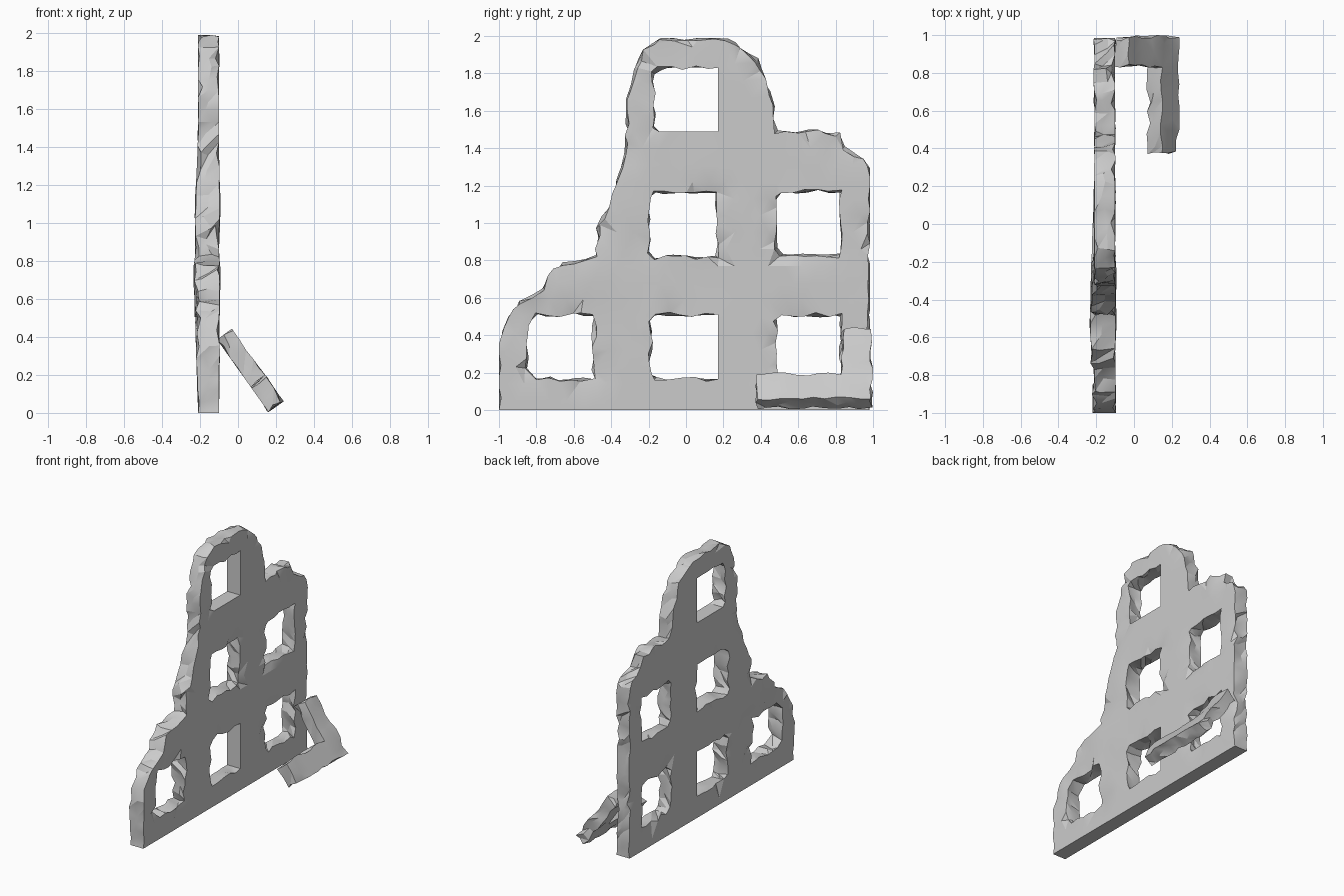
import bpy, bmesh, math, random
from mathutils import Vector, noise
from mathutils.geometry import delaunay_2d_cdt

if "Cube" in bpy.data.objects:
    bpy.data.objects.remove(bpy.data.objects["Cube"])

random.seed(7)


def resample(points, step):
    """Split each side of a closed outline into short chips."""
    out = []
    for i, p in enumerate(points):
        a, b = Vector(p), Vector(points[(i + 1) % len(points)])
        n = max(1, round((b - a).length / step))
        out += [a.lerp(b, k / n) for k in range(n)]
    return out


def inside(p, pts, edges):
    """Even-odd test against the outline and all openings together."""
    hit = False
    for i, j in edges:
        a, b = pts[i], pts[j]
        if (a.y > p.y) != (b.y > p.y) and p.x < a.x + (p.y - a.y) * (b.x - a.x) / (b.y - a.y):
            hit = not hit
    return hit


def slab(name, outline, holes, place, clean, limits, step=0.06, rough=0.013):
    """Broken masonry slab: two triangulated faces joined by a chipped rim."""
    loops = [resample(l, step) for l in [outline] + holes]
    (u0, u1), (v0, v1) = limits
    bm = bmesh.new()
    layers = []
    for w in (0.0, 0.5, 1.0):
        pts, edges, chips = [], [], []
        for loop in loops:
            s = len(pts)
            for p in loop:
                q, worn = p.copy(), not clean(p)
                if worn:
                    r = rough if w != 0.5 else rough * 1.2
                    q += Vector((random.uniform(-r, r), random.uniform(-r, r)))
                pts.append(Vector((min(max(q.x, u0), u1), min(max(q.y, v0), v1))))
                chips.append(random.uniform(-0.05, 0.22) if worn and random.random() < 0.4 else 0)
            edges += [(s + i, s + (i + 1) % len(loop)) for i in range(len(loop))]
        if w == 0.5:
            layers.append([bm.verts.new(place(p.x, p.y, w + random.uniform(-0.2, 0.2)))
                           for p in pts])
            continue
        # interior points let the broad faces undulate gently
        rim = len(pts)
        grid = [Vector((u0 + 0.09 * (i + 0.5 * (j % 2)), v0 + 0.05 + 0.09 * j))
                for i in range(int((u1 - u0) / 0.09) + 1) for j in range(int((v1 - v0) / 0.09) + 1)]
        grid = [g for g in grid if inside(g, pts, edges) and min((g - p).length for p in pts) > 0.04]
        vs, _, faces, orig, _, _ = delaunay_2d_cdt(pts + grid, edges, [], 1, 1e-5)
        made, ring = [], {}
        for p, src in zip(vs, orig):
            chip = next((chips[o] for o in src if o < rim), 0)
            made.append(bm.verts.new(place(p.x, p.y, w + (chip if w == 0 else -chip))))
            for o in src:
                ring[o] = made[-1]
        for f in faces:
            if inside(sum((vs[i] for i in f), Vector((0, 0))) / len(f), pts, edges):
                bm.faces.new([made[i] for i in f])
        layers.append([ring[i] for i in range(rim)])
    for a, b in zip(layers, layers[1:]):
        for i, j in edges:
            bm.faces.new((a[i], a[j], b[j]))
            bm.faces.new((a[i], b[j], b[i]))
    bmesh.ops.delete(bm, geom=[v for v in bm.verts if not v.link_faces], context='VERTS')
    bmesh.ops.recalc_face_normals(bm, faces=bm.faces)
    mesh = bpy.data.meshes.new(name)
    bm.to_mesh(mesh)
    bm.free()
    obj = bpy.data.objects.new(name, mesh)
    bpy.context.collection.objects.link(obj)
    bpy.ops.object.select_all(action='DESELECT')
    obj.select_set(True)
    bpy.context.view_layer.objects.active = obj
    bpy.ops.object.shade_smooth_by_angle(angle=math.radians(22))
    return obj


def window(y0, y1, z0, z1, c=0.03):
    """Window opening with worn corners on its left side."""
    return [(y0 + c, z0), (y1, z0), (y1, z1), (y0 + c, z1), (y0, z1 - c), (y0, z0 + c)]


# Ruined wall, profile in (y, z)
wall_profile = [(-1, 0), (0.98, 0), (0.98, 1.30), (0.85, 1.40), (0.81, 1.47), (0.70, 1.49),
                (0.48, 1.49), (0.46, 1.63), (0.42, 1.76), (0.38, 1.87), (0.30, 1.94),
                (0.21, 1.985), (0, 1.985), (-0.13, 1.98), (-0.22, 1.92), (-0.27, 1.82),
                (-0.31, 1.65), (-0.325, 1.36), (-0.37, 1.22), (-0.41, 1.08), (-0.47, 0.98),
                (-0.48, 0.82), (-0.52, 0.795), (-0.66, 0.78), (-0.74, 0.71), (-0.77, 0.64),
                (-0.88, 0.58), (-0.95, 0.50), (-1, 0.36)]
windows = [window(-0.175, 0.17, 1.49, 1.83), window(-0.20, 0.17, 0.815, 1.17),
           window(0.48, 0.83, 0.825, 1.17), window(-0.85, -0.49, 0.165, 0.51, 0.05),
           window(-0.19, 0.17, 0.165, 0.51), window(0.48, 0.83, 0.165, 0.51)]


def place_wall(y, z, w):
    # both faces swell a little towards the broken left edge
    edge = max(0, 1 - abs(z - 0.75) / 0.75) * min(1, max(0, 0.25 - y) * 2)
    lump = noise.noise(Vector((y * 5, z * 5, 3)))
    front = edge * max(0, 0.03 * lump) * (1 - w)
    rear = edge * (0.018 + 0.03 * lump) * w
    return Vector((-0.10 - 0.11 * w + front - rear, y, z))


def wall_clean(p):
    straight_jamb = abs(p.x - 0.17) < 1e-3 and not 0.7 < p.y < 1.3
    straight_sill = abs(p.y - 1.49) < 1e-3 and p.x < 0.3
    return p.y < 1e-3 or straight_jamb or straight_sill


slab("ruined_wall", wall_profile, windows, place_wall, wall_clean, ((-1, 0.985), (0, 1.99)))

# Fallen L-shaped fragment leaning on the wall, profile in (y, distance up the slope)
up, inward = Vector((-0.579, 0, 0.815)), Vector((-0.079, 0, -0.056))
fragment_profile = [(0.38, 0.01), (0.99, 0), (0.99, 0.45), (0.96, 0.465), (0.84, 0.465),
                    (0.83, 0.16), (0.42, 0.165), (0.37, 0.15)]


def place_fragment(y, s, w):
    return Vector((0.24, y, 0.06)) + up * s + inward * w


slab("fallen_fragment", fragment_profile, [], place_fragment, lambda p: False,
     ((0.37, 1.0), (0, 0.47)), step=0.06, rough=0.011)
